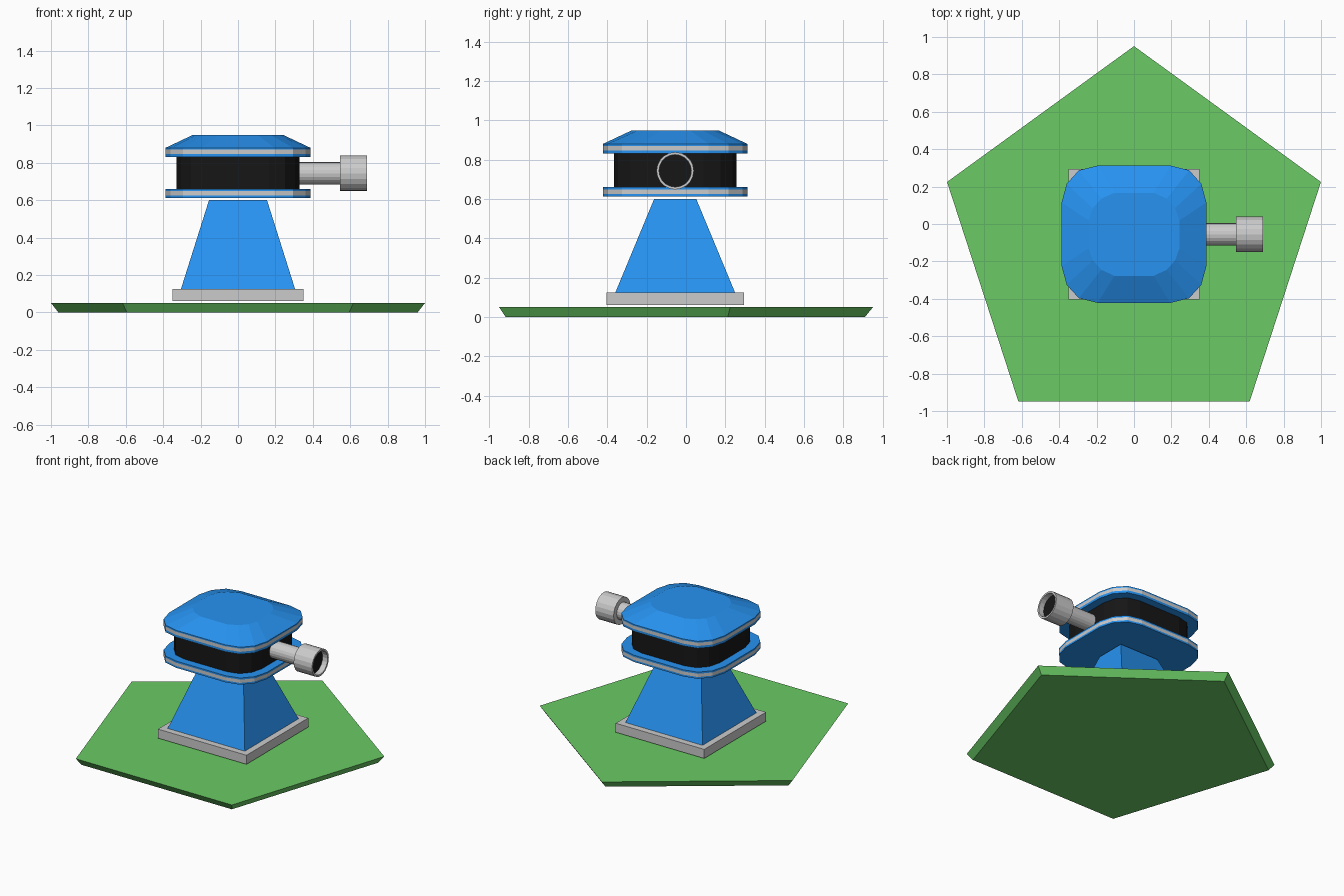
import bpy, bmesh, math

if "Cube" in bpy.data.objects:
    bpy.data.objects.remove(bpy.data.objects["Cube"])

CY = -0.055  # y of the tower axis


def material(name, rgb):
    m = bpy.data.materials.new(name)
    m.diffuse_color = (*rgb, 1)
    m.use_nodes = True
    m.node_tree.nodes["Principled BSDF"].inputs["Base Color"].default_value = m.diffuse_color
    return m


BLUE = material("blue", (0.02, 0.29, 0.88))
GREEN = material("green", (0.145, 0.597, 0.13))
BLACK = material("black", (0.008, 0.008, 0.008))


def loft(name, rings, mat=None, bottom=True, top=True):
    """Skin a stack of equal-count rings of 3D points."""
    bm = bmesh.new()
    loops = [[bm.verts.new(p) for p in r] for r in rings]
    n = len(loops[0])
    for a, b in zip(loops, loops[1:]):
        for i in range(n):
            j = (i + 1) % n
            bm.faces.new((a[i], a[j], b[j], b[i]))
    if bottom:
        bm.faces.new(loops[0][::-1])
    if top:
        bm.faces.new(loops[-1])
    me = bpy.data.meshes.new(name)
    bm.to_mesh(me)
    bm.free()
    ob = bpy.data.objects.new(name, me)
    bpy.context.collection.objects.link(ob)
    if mat:
        me.materials.append(mat)
    return ob


def pentagon(r, z):
    return [(r * math.cos(math.radians(90 + 72 * i)),
             -0.1 + r * math.sin(math.radians(90 + 72 * i)), z) for i in range(5)]


def rect(hx, hy, z):
    return [(sx * hx, CY + sy * hy, z) for sx, sy in ((-1, -1), (1, -1), (1, 1), (-1, 1))]


def mirrored(corner, z, s=1.0):
    """Mirror one corner's points into a full 16-sided outline."""
    q = [(x * s, y * s) for x, y in corner]
    pts = q + [(-x, y) for x, y in q[::-1]]
    pts += [(-x, -y) for x, y in q] + [(x, -y) for x, y in q[::-1]]
    return [(x, CY + y, z) for x, y in pts]


RIM = [(0.387, 0.17), (0.36, 0.27), (0.295, 0.342), (0.195, 0.367)]
CROWN = [(0.243, 0.075), (0.22, 0.14), (0.175, 0.19), (0.105, 0.222)]


def tube_ring(x, r, n=20):
    return [(x, CY + r * math.cos(2 * math.pi * i / n),
             0.743 + r * math.sin(2 * math.pi * i / n)) for i in range(n)]


# Ground tile, base and pedestal
loft("ground_tile", [pentagon(1.01, 0), pentagon(1.051, 0.05)], GREEN)
loft("base_plate", [rect(0.35, 0.349, 0.06), rect(0.35, 0.349, 0.125)])
loft("pedestal", [rect(0.305, 0.304, 0.125), rect(0.155, 0.107, 0.60)], BLUE)

# Lower flange: blue, grey stripe, blue
loft("lower_flange_bottom", [mirrored(RIM, 0.612), mirrored(RIM, 0.625)], BLUE, top=False)
loft("lower_flange_stripe", [mirrored(RIM, 0.625), mirrored(RIM, 0.648)], None, False, False)
loft("lower_flange_top", [mirrored(RIM, 0.648), mirrored(RIM, 0.66)], BLUE, bottom=False)

# Dark turret drum
loft("turret_drum", [mirrored(RIM, 0.66, 0.85), mirrored(RIM, 0.83, 0.85)], BLACK, False, False)

# Roof: blue rim, grey stripe, sloped crown
loft("roof_rim", [mirrored(RIM, 0.83), mirrored(RIM, 0.847)], BLUE, top=False)
loft("roof_stripe", [mirrored(RIM, 0.847), mirrored(RIM, 0.87)], None, False, False)
loft("roof_crown", [mirrored(RIM, 0.87), mirrored(RIM, 0.88), mirrored(CROWN, 0.948)],
     BLUE, bottom=False)

# Barrel, hollow muzzle and dark bore
loft("barrel", [tube_ring(0.30, 0.06), tube_ring(0.546, 0.06)])
loft("muzzle", [tube_ring(0.545, 0.095), tube_ring(0.69, 0.095),
                tube_ring(0.69, 0.082), tube_ring(0.65, 0.082)], top=False)
loft("muzzle_bore", [tube_ring(0.649, 0.082), tube_ring(0.65, 0.082)], BLACK)
